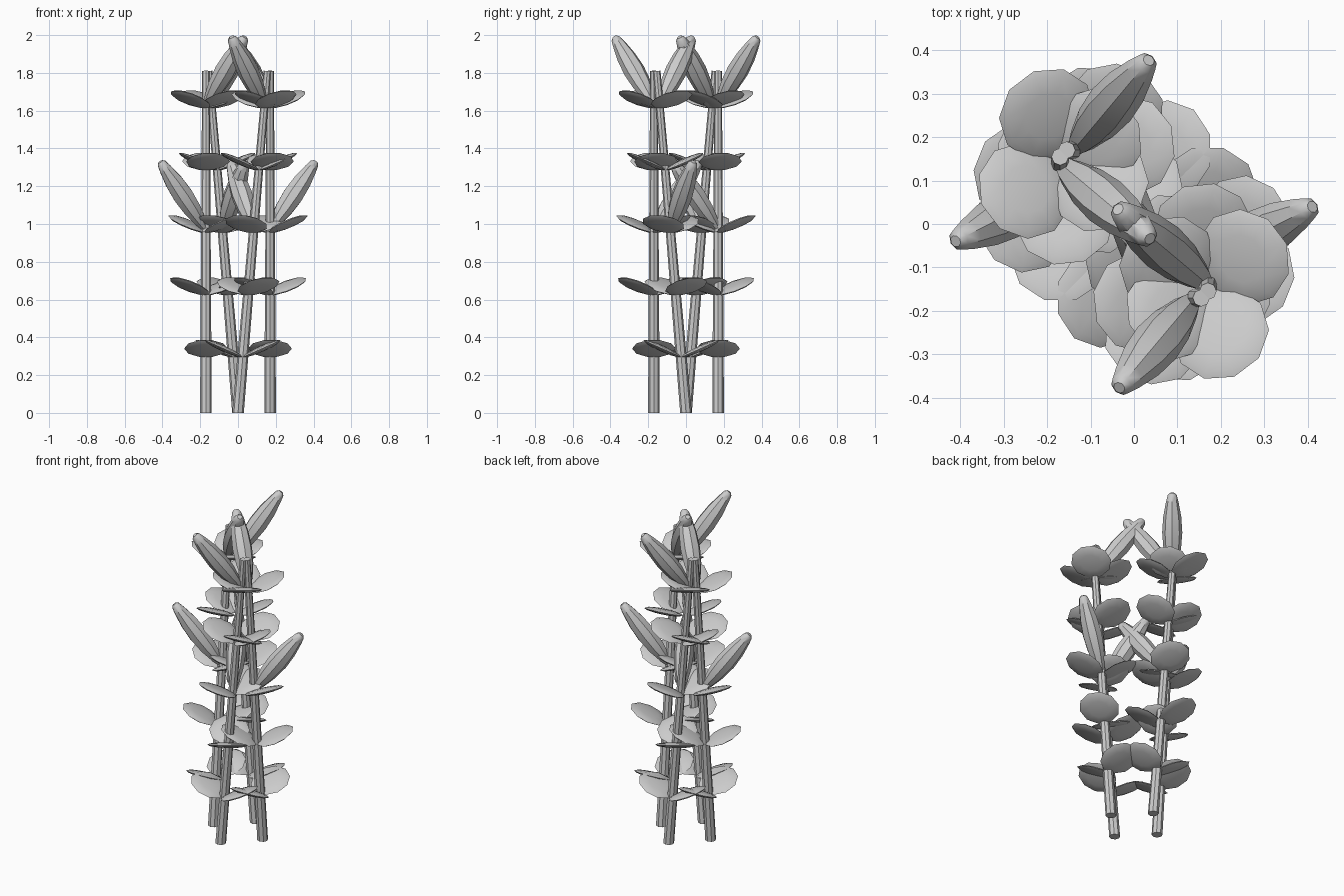
import bpy, bmesh
from math import sin, cos, pi, radians
from mathutils import Vector, Matrix

if "Cube" in bpy.data.objects:
    bpy.data.objects.remove(bpy.data.objects["Cube"])

TOP = Vector((0.155, 0, 1.81))          # stalk tip in its own frame (leans to +x)


def loft(bm, rings, sides, M):
    """Closed round tube through (distance along z, radius) rings, placed by M."""
    loops = []
    for z, r in rings:
        loops.append([bm.verts.new(M @ Vector((r * cos(2 * pi * i / sides), r * sin(2 * pi * i / sides), z)))
                      for i in range(sides)])
    for a, b in zip(loops, loops[1:]):
        for i in range(sides):
            j = (i + 1) % sides
            bm.faces.new((a[i], a[j], b[j], b[i]))
    bm.faces.new(loops[0][::-1])
    bm.faces.new(loops[-1])


def finish(name, bm, M, smooth=True):
    me = bpy.data.meshes.new(name)
    bmesh.ops.recalc_face_normals(bm, faces=bm.faces)
    bm.to_mesh(me)
    bm.free()
    ob = bpy.data.objects.new(name, me)
    bpy.context.collection.objects.link(ob)
    ob.matrix_world = M
    for p in me.polygons:
        p.use_smooth = smooth
    if smooth:
        me.set_sharp_from_angle(angle=radians(40))


def stalk(M):
    bm = bmesh.new()
    rot = TOP.to_track_quat('Z', 'Y').to_matrix().to_4x4()
    loft(bm, [(0, 0.031), (TOP.length, 0.02)], 8, rot)
    for v in bm.verts:                   # level the foot
        if v.co.z < 0.1:
            v.co.z = 0
    finish("stalk", bm, M)


def leaf_pair(M, z, angle):
    bm = bmesh.new()
    at = Matrix.Translation(TOP * (z / TOP.z))
    for a in (angle, angle + 180):
        place = (at @ Matrix.Rotation(radians(a), 4, 'Z') @ Matrix.Rotation(radians(-24), 4, 'Y')
                 @ Matrix.Translation((0.112, 0, 0)) @ Matrix.Diagonal((0.113, 0.115, 0.016, 1)))
        bmesh.ops.create_uvsphere(bm, u_segments=10, v_segments=6, radius=1, matrix=place)
    finish("leaf_pair", bm, M)


def pod(M, z, angle):
    bm = bmesh.new()
    a = radians(angle)
    d = Vector((0.27 * cos(a), 0.27 * sin(a), 0.36))
    place = Matrix.Translation(TOP * (z / TOP.z)) @ d.to_track_quat('Z', 'Y').to_matrix().to_4x4()
    L = d.length
    prof = [(0, .015), (.12, .033), (.3, .05), (.5, .057), (.7, .051), (.88, .036), (.97, .026), (1, .014)]
    loft(bm, [(t * L, r) for t, r in prof], 8, place)
    finish("pod", bm, M)


# four identical stalks, each turned a quarter, standing around the centre
for k in range(4):
    turn = -90 * k
    bx, by = [(0, -0.17), (0.17, 0), (0, 0.17), (-0.17, 0)][k]
    turn = [0, -90, 180, 90][k]
    M = Matrix.Translation((bx, by, 0)) @ Matrix.Rotation(radians(turn), 4, 'Z')
    stalk(M)
    for i, ang in enumerate((0, 122, 68, 6, 127)):
        leaf_pair(M, 0.295 + 0.33 * i, ang)
    pod(M, 0.97, 117)
    pod(M, 1.63, 230)
